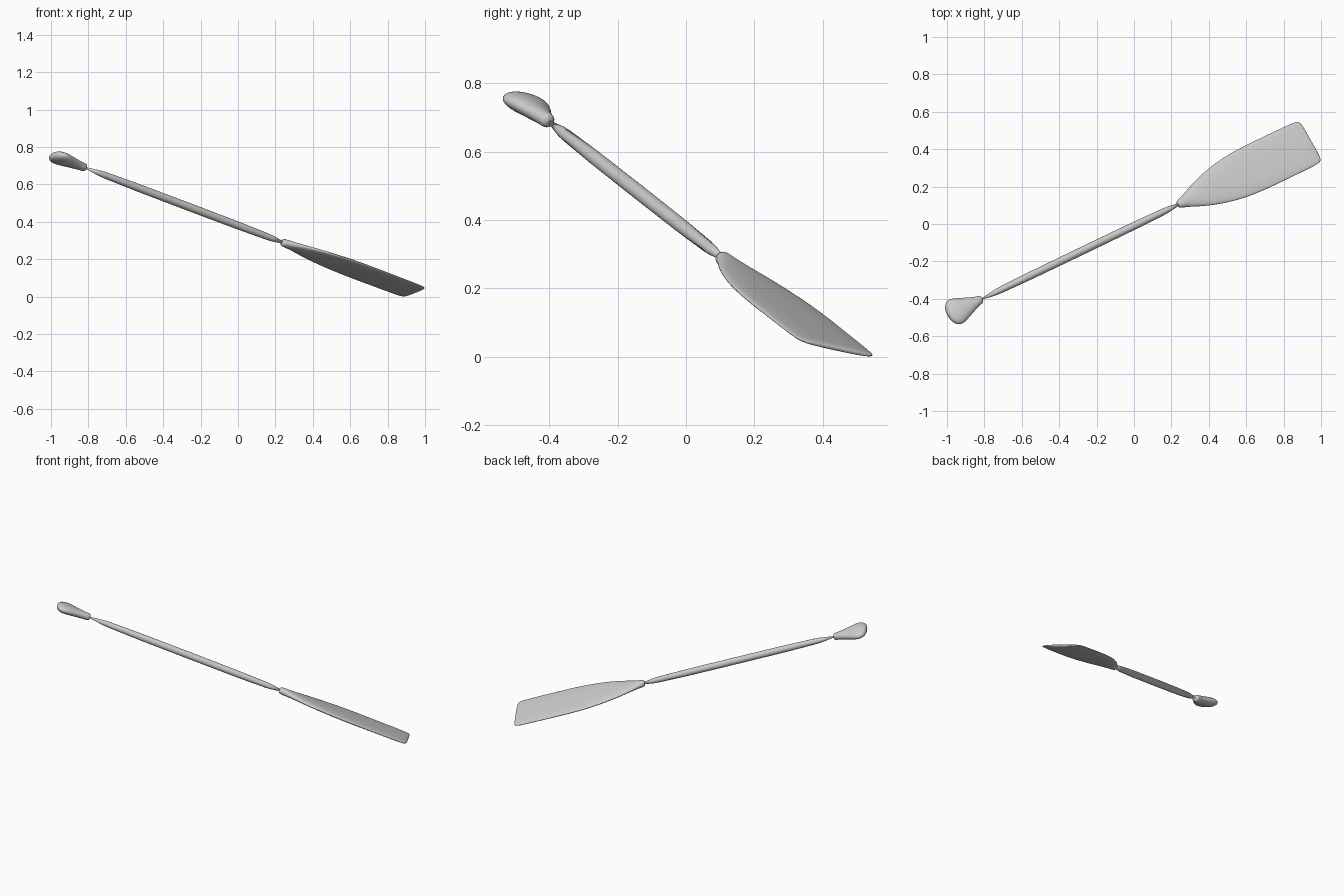
import bpy, bmesh, math
from mathutils import Vector, Matrix

if "Cube" in bpy.data.objects:
    bpy.data.objects.remove(bpy.data.objects["Cube"])

# Paddle axes: along the shaft, across the blade, blade normal
ORIGIN = Vector((0, -0.01, 0.38))
ALONG = Vector((0.853, 0.41, -0.3225)).normalized()
ACROSS = Vector((0.51, -0.843, 0.176))
ACROSS = (ACROSS - ALONG * ACROSS.dot(ALONG)).normalized()
NORMAL = ACROSS.cross(ALONG).normalized()
if NORMAL.z < 0:
    NORMAL = -NORMAL
FRAME = Matrix((ALONG, ACROSS, NORMAL)).transposed()
SIDES = 32


def spow(v, e):
    return math.copysign(abs(v) ** e, v)


def loft(name, stations):
    """Skin through sections given as (distance, half width, half thickness, exponent)."""
    bm = bmesh.new()
    rings = []
    for t, w, h, n in stations:
        ring = []
        for i in range(SIDES):
            a = 2 * math.pi * i / SIDES
            p = Vector((t, w * spow(math.cos(a), 2 / n), h * spow(math.sin(a), 2 / n)))
            ring.append(bm.verts.new(ORIGIN + FRAME @ p))
        rings.append(ring)
    for a, b in zip(rings, rings[1:]):
        for i in range(SIDES):
            j = (i + 1) % SIDES
            bm.faces.new((a[i], a[j], b[j], b[i]))
    bm.faces.new(rings[0])
    bm.faces.new(rings[-1])
    bmesh.ops.recalc_face_normals(bm, faces=bm.faces)
    for f in bm.faces:
        f.smooth = True
    mesh = bpy.data.meshes.new(name)
    bm.to_mesh(mesh)
    bm.free()
    obj = bpy.data.objects.new(name, mesh)
    bpy.context.collection.objects.link(obj)
    sub = obj.modifiers.new("smooth", 'SUBSURF')
    sub.levels = sub.render_levels = 1
    return obj


R = 0.0215
# Round shaft
loft("shaft", [(-1.0, R, R, 2), (-0.3, R, R, 2), (0.34, R, R, 2)])

# Flat blade, widening from the shaft to a square tip with rounded corners
loft("blade", [
    (0.27, R, R, 2), (0.305, 0.027, R, 2), (0.35, 0.047, 0.02, 2),
    (0.42, 0.076, 0.019, 2.1), (0.50, 0.100, 0.018, 2.2), (0.58, 0.117, 0.016, 2.3),
    (0.66, 0.128, 0.015, 2.4), (0.76, 0.133, 0.014, 2.5), (0.90, 0.133, 0.012, 2.5),
    (1.02, 0.132, 0.011, 2.5), (1.075, 0.131, 0.010, 2.5), (1.095, 0.126, 0.009, 2.5),
    (1.105, 0.116, 0.007, 2.5), (1.11, 0.098, 0.004, 2.5)])

# Flared palm grip
loft("grip", [
    (-1.166, 0.015, 0.006, 2), (-1.164, 0.034, 0.014, 2), (-1.155, 0.053, 0.022, 2),
    (-1.14, 0.069, 0.027, 2.1), (-1.12, 0.076, 0.030, 2.1), (-1.095, 0.072, 0.030, 2.1),
    (-1.05, 0.053, 0.027, 2), (-1.01, 0.036, 0.024, 2), (-0.975, 0.0235, 0.022, 2),
    (-0.95, R, R, 2)])
